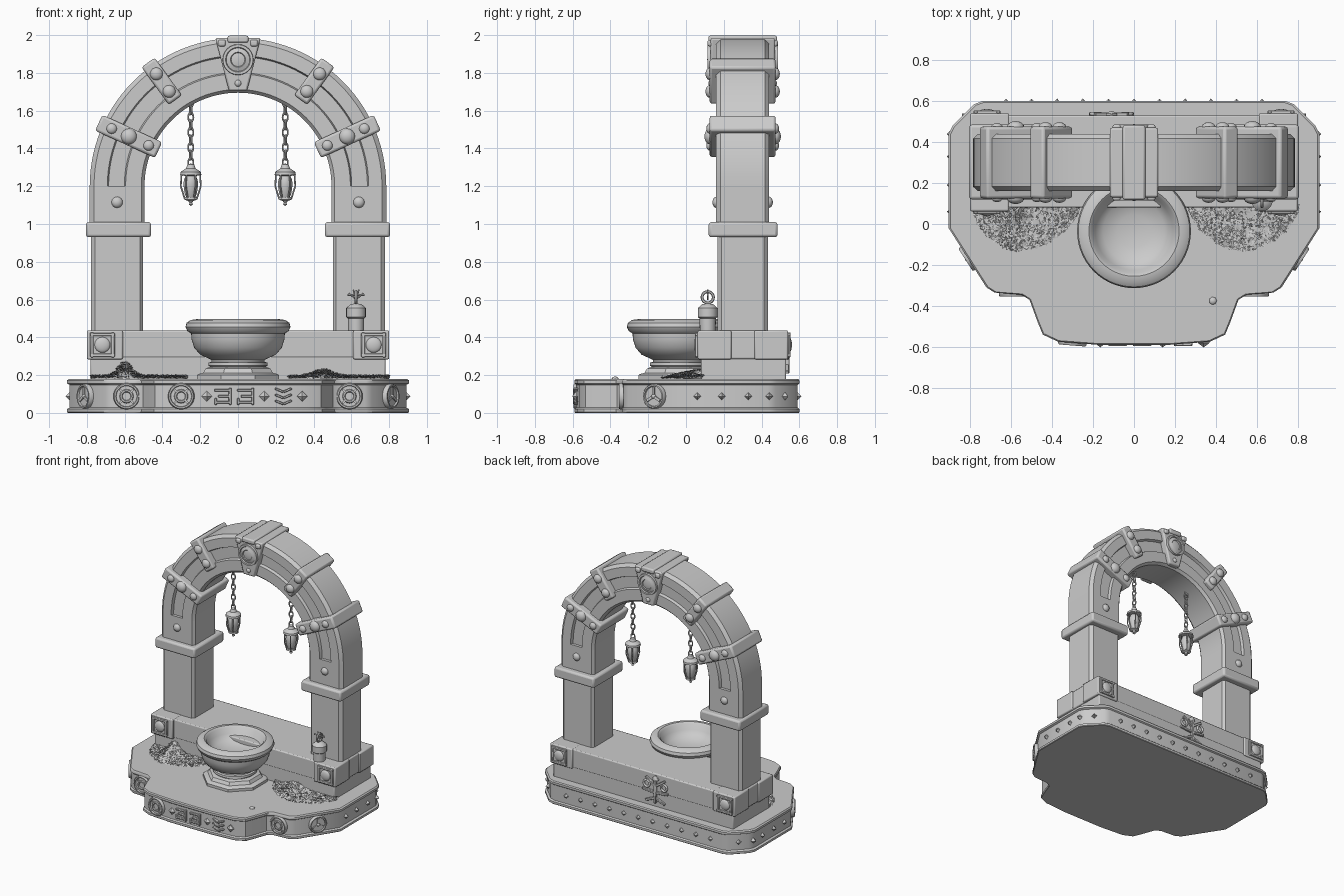
import bpy, bmesh, random
from math import sin, cos, pi, radians, exp
from mathutils import Vector, Matrix

if "Cube" in bpy.data.objects:
    bpy.data.objects.remove(bpy.data.objects["Cube"])

random.seed(4)
T, R = Matrix.Translation, Matrix.Rotation
I = Matrix()

def finish(name, bm, bevel=0.0, seg=2):
    bmesh.ops.remove_doubles(bm, verts=bm.verts, dist=1e-5)
    bmesh.ops.recalc_face_normals(bm, faces=bm.faces)
    me = bpy.data.meshes.new(name)
    bm.to_mesh(me)
    bm.free()
    ob = bpy.data.objects.new(name, me)
    bpy.context.collection.objects.link(ob)
    if bevel:
        m = ob.modifiers.new("bevel", 'BEVEL')
        m.width, m.segments, m.limit_method = bevel, seg, 'ANGLE'
    bpy.ops.object.select_all(action='DESELECT')
    ob.select_set(True)
    bpy.context.view_layer.objects.active = ob
    bpy.ops.object.shade_smooth_by_angle(angle=radians(35))

def loft(bm, rings, cap=True, wrap=False):
    vs = [[bm.verts.new(p) for p in r] for r in rings]
    n = len(vs[0])
    for a, b in zip(vs, vs[1:] + ([vs[0]] if wrap else [])):
        for i in range(n):
            bm.faces.new((a[i], a[(i + 1) % n], b[(i + 1) % n], b[i]))
    if cap and not wrap:
        bm.faces.new(vs[0])
        bm.faces.new(vs[-1])

def lathe(bm, pts, seg=24, M=I, wrap=False, off=0.0):
    loft(bm, [[M @ Vector((r * cos(off + 2*pi*i/seg), r * sin(off + 2*pi*i/seg), z))
               for i in range(seg)] for r, z in pts], False, wrap)

def torus(bm, R1, r, M, seg=16, n=6):
    lathe(bm, [(R1 + r*cos(2*pi*i/n), r*sin(2*pi*i/n)) for i in range(n)], seg, M, True)

def dome(bm, r, h, M, seg=16):
    lathe(bm, [(r*cos(pi/2*i/5), h*sin(pi/2*i/5)) for i in range(6)], seg, M)

def box(bm, lo, hi, M=I):
    lo, hi = Vector(lo), Vector(hi)
    bmesh.ops.create_cube(bm, size=1, matrix=M @ T((lo + hi) / 2) @ Matrix.Diagonal((*(hi - lo), 1)))

def rod(bm, p, q, r):
    p, q = Vector(p), Vector(q)
    M = T(p) @ (q - p).to_track_quat('Z', 'Y').to_matrix().to_4x4()
    lathe(bm, [(0, 0), (r, 0), (r, (q - p).length), (0, (q - p).length)], 8, M)

def frame(pos, n):
    # local z points along n, local y points up
    n = Vector(n).normalized()
    x = Vector((0, 0, 1)).cross(n).normalized()
    M = Matrix((x, n.cross(x), n)).transposed().to_4x4()
    M.translation = Vector(pos)
    return M

# base slab with recessed side band
half = [(.17, -.59), (.37, -.575), (.445, -.54), (.47, -.48), (.51, -.37), (.55, -.345),
        (.68, -.335), (.72, -.31), (.905, -.02), (.905, .44), (.885, .48), (.78, .585), (.74, .6)]
outline = half + [(-x, y) for x, y in reversed(half)]
bm = bmesh.new()
loft(bm, [[(x*s, y*s, z) for x, y in outline] for z, s in
          [(0, .995), (.004, 1), (.02, 1), (.028, .985), (.148, .985), (.155, 1), (.172, 1), (.18, .99)]])
finish("base_slab", bm)

# round medallions on the base
bm = bmesh.new()
def medallion(M, r, kind):
    lathe(bm, [(0, -.01), (r, -.01), (r, .012), (.93*r, .02), (.82*r, .02), (.78*r, .01), (0, .01)], 28, M)
    if kind == 0:
        torus(bm, .42*r, .008, M @ T((0, 0, .012)))
        for a in range(4):
            box(bm, (.45*r, -.005, .005), (.75*r, .005, .018), M @ R(a*pi/2 + pi/4, 4, 'Z'))
    else:
        dome(bm, .2*r, .012, M @ T((0, 0, .01)))
        for a in range(3):
            box(bm, (.15*r, -.007, .005), (.7*r, .007, .018), M @ R(a*2*pi/3 + pi/2, 4, 'Z'))
for s in (-1, 1):
    medallion(frame((s*.59, -.335, .088), (0, -1, 0)), .07, 0)
    medallion(frame((s*.805, -.165, .088), (s*.843, -.538, 0)), .066, 1)
medallion(frame((-.30, -.573, .088), (-.08, -1, 0)), .07, 0)
finish("base_medallions", bm)

# abstract square tiles on the front
bm = bmesh.new()
for k, x in enumerate((-.08, .04, .24)):
    M = frame((x, -.582, .088), (0, -1, 0))
    for i in range(3):
        y = -.032 + .032*i
        if k == 2:
            for a in (-1, 1):
                box(bm, (-.024, -.006, -.01), (.024, .006, .014), M @ T((a*.022, y, 0)) @ R(a*.4, 4, 'Z'))
        else:
            box(bm, (-.045 + .02*(i == 1), y - .007, -.01), (.045, y + .007, .014), M)
    if k < 2:
        box(bm, (.031, -.045, -.01), (.045, .045, .014), M)
        box(bm, (-.045, -.045, -.01), (-.031, -.01, .014), M)
finish("base_tiles", bm, .003, 1)

# pointed studs round the base
bm = bmesh.new()
studs = [((x, -.578, .088), (0, -1, 0), .028) for x in (-.165, .14, .34)]
studs += [((-.75 + .125*i, .588, .088), (0, 1, 0), .02) for i in range(1, 12)]
for s in (-1, 1):
    studs += [((s*.89, y, .088), (s, 0, 0), .02) for y in (.06, .19, .33, .44)]
    studs += [((s*.822, .523, .088), (s, 1, 0), .02)]
for p, n, r in studs:
    lathe(bm, [(r, -.005), (r, .003), (0, .024)], 4, frame(p, n))
finish("base_studs", bm)

# plinth wall with corner blocks
bm = bmesh.new()
box(bm, (-.78, .08, .17), (.78, .53, .30))
box(bm, (-.62, .08, .29), (.62, .53, .435))
for s in (-1, 1):
    xs = sorted((s*.60, s*.79))
    box(bm, (xs[0], .08, .285), (xs[1], .53, .435))
    xs = sorted((s*.61, s*.80))
    for y0, y1 in ((.062, .24), (.362, .54)):
        box(bm, (xs[0], y0, .283), (xs[1], y1, .437))
finish("plinth_wall", bm, .008)

# square plates with domes on the corner blocks
bm = bmesh.new()
for s in (-1, 1):
    for y, n in ((.062, -1), (.54, 1)):
        M = frame((s*.718, y, .36), (0, n, 0))
        box(bm, (-.066, -.062, -.01), (.066, .062, .006), M)
        for a in range(4):
            box(bm, (-.066, .046, 0), (.066, .064, .014), M @ R(a*pi/2, 4, 'Z'))
        dome(bm, .042, .016, M @ T((0, 0, .005)))
finish("corner_plates", bm, .003, 1)

# abstract branching ornament on the plinth back
bm = bmesh.new()
M = frame((-.11, .53, .31), (0, 1, 0))
box(bm, (-.01, -.1, -.01), (.01, .1, .018), M)
lathe(bm, [(.03, 0), (.03, .012), (0, .024)], 4, M @ T((0, .085, 0)))
for s in (-1, 1):
    for y, a, l in ((.03, .6, .10), (-.02, .1, .11), (-.06, -.4, .09)):
        box(bm, (0, -.009, -.01), (l, .009, .015), M @ T((0, y, 0)) @ R(a if s > 0 else pi - a, 4, 'Z'))
    torus(bm, .025, .009, M @ T((s*.075, .035, .008)))
finish("back_ornament", bm, .003, 1)

# arch ring with a groove in both faces
prof = [(.495, -.12), (.512, -.14), (.595, -.14), (.602, -.118), (.685, -.118), (.692, -.14), (.762, -.14), (.785, -.118)]
prof += [(r, -y) for r, y in reversed(prof)]
bm = bmesh.new()
loft(bm, [[(r*cos(pi*i/56), .3 + y, 1.2 + r*sin(pi*i/56)) for r, y in prof] for i in range(57)])
finish("arch_ring", bm)

# pillars and collars
sect = [prof[i] for i in (0, 1, 6, 7, 8, 9, 14, 15)]
bm, bc, br = bmesh.new(), bmesh.new(), bmesh.new()
for s in (-1, 1):
    loft(bm, [[(s*(.64 + (r - .64)*k), .3 + y*k, z) for r, y in sect]
              for z, k in ((.42, .95), (.95, .95), (.95, 1), (1.2, 1))])
    xs = sorted((s*.46, s*.805))
    box(bc, (xs[0], .12, .93), (xs[1], .485, 1.01))
    for n in (-1, 1):
        dome(br, .03, .022, frame((s*.64, .3 + n*.138, 1.115), (0, n, 0)))
finish("pillars", bm)
finish("pillar_collars", bc, .014)

# arch straps with rivets
bm = bmesh.new()
for deg, r0, w, rivets in ((24.5, .462, .046, ((.52, .028), (.635, .042), (.735, .028))),
                           (54, .565, .043, ((.62, .034), (.735, .034)))):
    for a in (deg, 180 - deg):
        M = T((0, .3, 1.2)) @ R(-radians(a), 4, 'Y')
        box(bm, (r0, -.175, -w), (.81, .175, w), M)
        for r, size in rivets:
            for n in (-1, 1):
                dome(br, size, size*.7, M @ frame((r, n*.173, 0), (0, n, 0)))
finish("arch_straps", bm, .013)

# keystone with raised centre strip, disc and pegs
bm = bmesh.new()
loft(bm, [[(-w, .13, z), (w, .13, z), (w, .47, z), (-w, .47, z)] for z, w in ((1.705, .048), (1.985, .12))])
box(bm, (-.055, .118, 1.96), (.055, .482, 1.997))
for n in (-1, 1):
    for x in (-.085, .085):
        box(bm, (x - .02, .3 + n*.17 - .016, 1.94), (x + .02, .3 + n*.17 + .016, 1.975))
finish("keystone", bm, .01)
for n in (-1, 1):
    M = frame((0, .3 + n*.168, 1.87), (0, n, 0))
    lathe(br, [(.082, 0), (.08, .018), (.066, .018), (.062, .01), (.04, .018), (.036, .012), (0, .02)], 24, M)
    dome(br, .018, .014, frame((0, .3 + n*.168, 1.745), (0, n, 0)))
finish("rivets_and_discs", br)

# hanging lanterns on chains
bm, bl = bmesh.new(), bmesh.new()
for s in (-1, 1):
    P = T((s*.25, .3, 0))
    for i in range(9):
        M = P @ T((0, 0, 1.325 + i*.04)) @ R(pi/2*(i % 2) + .3, 4, 'Z') @ Matrix.Diagonal((1, 1, 1.6, 1)) @ R(pi/2, 4, 'X')
        torus(bm, .0145, .0048, M, 14)
    lathe(bl, [(0, 1.32), (.018, 1.315), (.025, 1.295), (.054, 1.275), (.056, 1.26), (.03, 1.255), (0, 1.255)], 20, P)
    lathe(bl, [(.026, 1.257), (.036, 1.235), (.039, 1.21), (.033, 1.165), (.024, 1.14), (0, 1.135)], 20, P)
    lathe(bl, [(0, 1.142), (.034, 1.142), (.036, 1.13), (.014, 1.122), (.007, 1.112), (.011, 1.104), (0, 1.095)], 16, P)
    for k in range(6):
        c, d = cos(k*pi/3), sin(k*pi/3)
        q = [P @ Vector((r*c, r*d, z)) for r, z in ((.049, 1.265), (.053, 1.20), (.033, 1.137))]
        rod(bl, q[0], q[1], .0045)
        rod(bl, q[1], q[2], .0045)
finish("lantern_chains", bm)
finish("lanterns", bl)

# basin and stepped pedestal
C = T((0, -.035, 0))
bm = bmesh.new()
lathe(bm, [(0, .385), (.08, .39), (.15, .41), (.19, .445), (.205, .485), (.22, .496), (.25, .492), (.272, .477),
           (.278, .455), (.268, .433), (.248, .42), (.246, .39), (.232, .345), (.2, .308), (.155, .288),
           (.14, .28), (.14, .27), (.155, .266), (.157, .25), (.148, .246), (.148, .23)], 56, C)
finish("basin", bm)
bm = bmesh.new()
lathe(bm, [(.235, .17), (.235, .2), (.225, .206), (.2, .212), (.185, .235), (.165, .242), (0, .242)], 8, C, off=pi/8)
finish("basin_pedestal", bm)

# small pot with a ring handle on the plinth
P = T((.625, .115, 0))
bm = bmesh.new()
lathe(bm, [(0, .435), (.042, .435), (.043, .5), (.052, .507), (.052, .555), (.044, .562), (.03, .575), (0, .58)], 20, P)
torus(bm, .03, .008, P @ T((0, 0, .612)) @ R(pi/2, 4, 'Y'), 20)
for a in (-.9, -.3, .3, .9):
    rod(bm, P @ Vector((0, 0, .6)), P @ Vector((.05*sin(a), 0, .6 + .055*cos(a))), .004)
rod(bm, P @ Vector((-.045, 0, .625)), P @ Vector((.045, 0, .625)), .005)
finish("ring_handle_pot", bm)

# moss mounds with scattered leaves along the wall foot
bm = bmesh.new()
def height(x, v):
    return (.015 + .075*exp(-((x + .6)/.05)**2) + .035*exp(-((x - .45)/.07)**2)) * (1 - v)**.7
for x0, x1 in ((-.78, -.27), (.27, .80)):
    def place(u, v):
        x = x0 + (x1 - x0)*u
        d = .21 * max(0, sin(pi*(u**.85 if x0 < 0 else u)))**.6 + .01
        return Vector((x, .09 - d*v, .178 + height(x, v)))
    g = [[bm.verts.new(place(i/40, j/8) + Vector((0, 0, random.uniform(-.004, .006)))) for j in range(9)] for i in range(41)]
    for i in range(40):
        for j in range(8):
            bm.faces.new((g[i][j], g[i + 1][j], g[i + 1][j + 1], g[i][j + 1]))
    for _ in range(1300):
        p = place(random.random(), random.random()**.8)
        M = T(p + Vector((0, 0, .006))) @ R(random.uniform(0, 2*pi), 4, 'Z') @ R(random.uniform(-.7, .7), 4, 'X')
        k = random.uniform(.007, .013)
        bm.faces.new([bm.verts.new(M @ Vector((a*k, b*k, c*k))) for a, b, c in ((-1, 0, 0), (0, -.5, .3), (1, 0, 0), (0, .5, .3))])
finish("moss", bm)

# loose pebble on the step
bm = bmesh.new()
dome(bm, .02, .014, T((.385, -.375, .178)), 7)
finish("pebble", bm)
